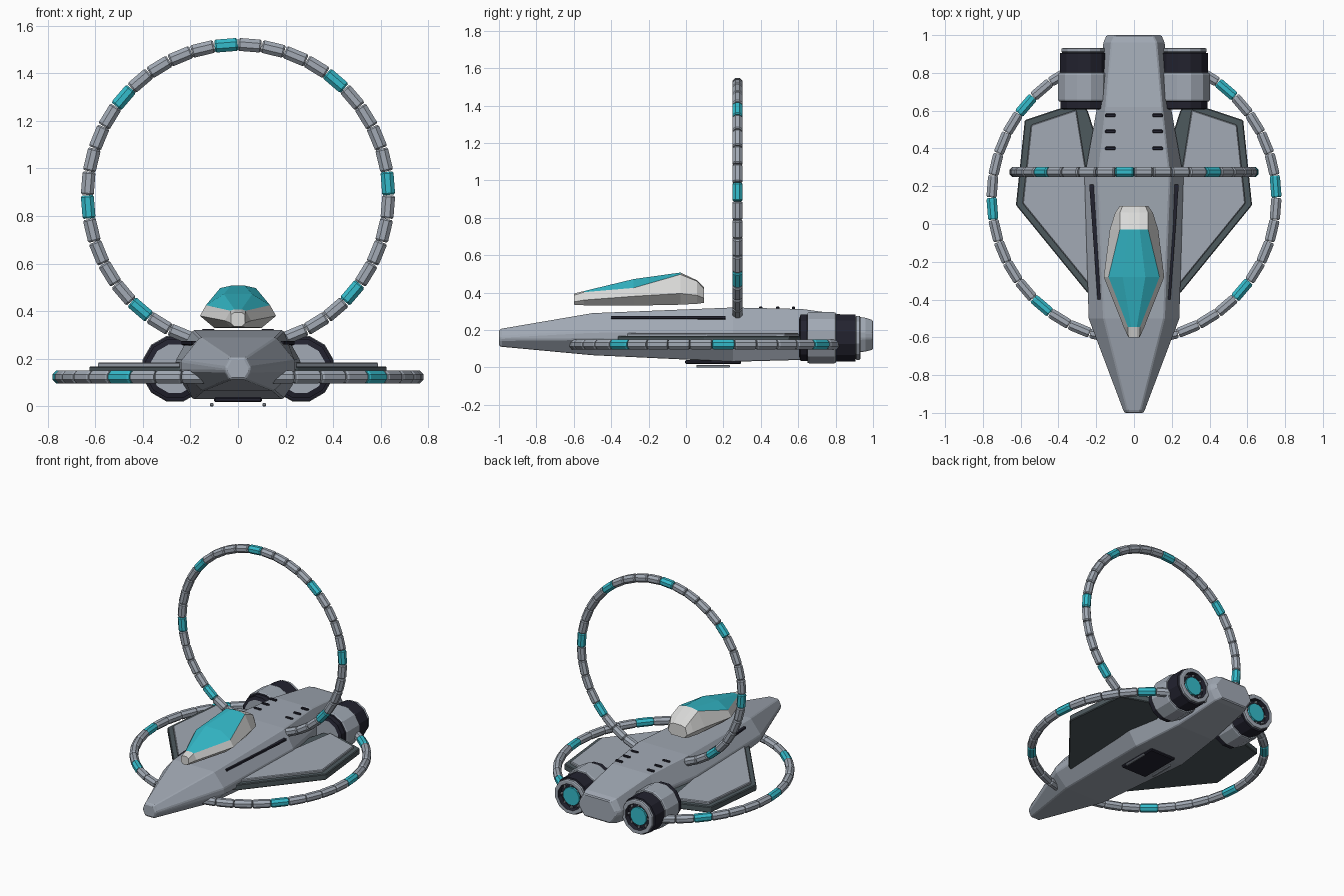
import bpy, bmesh, math
from mathutils import Vector, Matrix

if "Cube" in bpy.data.objects:
    bpy.data.objects.remove(bpy.data.objects["Cube"])


def material(name, rgb):
    m = bpy.data.materials.new(name)
    m.diffuse_color = (*rgb, 1)
    m.use_nodes = True
    m.node_tree.nodes["Principled BSDF"].inputs["Base Color"].default_value = m.diffuse_color
    return m


GREY = material("hull grey", (0.36, 0.40, 0.46))
SLATE = material("dark slate", (0.075, 0.10, 0.11))
BLACK = material("near black", (0.016, 0.016, 0.028))
CYAN = material("glowing cyan", (0.035, 0.50, 0.60))
WHITE = material("pale white", (0.70, 0.70, 0.69))


def finish(bm, name, mats):
    bmesh.ops.recalc_face_normals(bm, faces=bm.faces)
    me = bpy.data.meshes.new(name)
    bm.to_mesh(me)
    bm.free()
    ob = bpy.data.objects.new(name, me)
    for m in mats:
        me.materials.append(m)
    bpy.context.collection.objects.link(ob)
    return ob


def bevel(ob, width):
    mod = ob.modifiers.new("bevel", 'BEVEL')
    mod.width = width
    mod.segments = 1
    mod.limit_method = 'ANGLE'
    mod.angle_limit = math.radians(25)


def loft(name, rings, mats, rule=None):
    """Skin closed rings of points; rule(section, side) gives the material index."""
    bm = bmesh.new()
    vs = [[bm.verts.new(p) for p in r] for r in rings]
    n = len(rings[0])
    for s in range(len(vs) - 1):
        for k in range(n):
            q = (k + 1) % n
            f = bm.faces.new((vs[s][k], vs[s][q], vs[s + 1][q], vs[s + 1][k]))
            f.material_index = rule(s, k) if rule else 0
    bm.faces.new(vs[0])
    bm.faces.new(vs[-1][::-1])
    return finish(bm, name, mats)


def mirrored(y, half):
    """Symmetric ring from right-half (x, z) points, listed bottom to top."""
    return [(x, y, z) for x, z in half] + [(-x, y, z) for x, z in reversed(half)]


def box(name, c, size, mat, bev=0):
    bm = bmesh.new()
    bmesh.ops.create_cube(bm, size=1, matrix=Matrix.Translation(c) @ Matrix.Diagonal((*size, 1)))
    ob = finish(bm, name, [mat])
    if bev:
        bevel(ob, bev)
    return ob


def slab(name, pts, z0, z1, mat):
    ob = loft(name, [[(x, y, z) for x, y in pts] for z in (z0, z1)], [mat])
    bevel(ob, 0.005)


# fuselage: y, side width, top width, bottom width, top z, bottom z
hull = [(-1, .05, .03, .03, .20, .115), (-.985, .057, .037, .037, .207, .11),
        (-.5, .24, .16, .15, .29, .065), (.25, .262, .19, .19, .32, .03),
        (.62, .195, .15, .15, .312, .04), (.96, .162, .12, .12, .265, .085),
        (1, .145, .10, .10, .252, .095)]
rings = []
for y, ws, wt, wb, zt, zb in hull:
    h = zt - zb
    rings.append(mirrored(y, [(wb, zb), (ws, zb + .38 * h), (ws, zb + .56 * h), (wt, zt)]))
bevel(loft("fuselage", rings, [GREY]), .006)

# canopy pod with glass faces over the front
pod = [(-.6, (.015, .335), (.03, .35), (.03, .385), (.015, .395)),
       (-.545, (.03, .332), (.055, .36), (.032, .402), (.015, .408)),
       (-.28, (.10, .33), (.16, .38), (.135, .425), (.06, .472)),
       (-.03, (.08, .335), (.128, .395), (.075, .497), (.03, .507)),
       (.06, (.065, .34), (.10, .385), (.075, .46), (.03, .465)),
       (.095, (.05, .345), (.075, .37), (.06, .42), (.03, .43))]
loft("canopy", [mirrored(s[0], s[1:]) for s in pod], [WHITE, GREY, CYAN],
     lambda s, k: 2 if s in (1, 2) and k in (2, 3, 4) else 0)


# segmented hoops: every fifth segment glows
def hoop(name, centre, radius, axis_u, axis_v, tube=.028, count=40):
    bm = bmesh.new()
    u, v = Vector(axis_u), Vector(axis_v)
    w = u.cross(v)
    step = math.tau / count
    for i in range(count):
        prev = None
        first = None
        for t, r in ((.01, .82), (.08, 1), (.92, 1), (.99, .82)):
            a = step * (i + t)
            mid = step * (i + .5)
            out = u * math.cos(mid) + v * math.sin(mid)
            tang = -u * math.sin(mid) + v * math.cos(mid)
            p = Vector(centre) + out * radius + tang * math.sin(a - mid) * radius
            ring = []
            for k in range(8):
                b = math.tau * (k + .5) / 8
                ring.append(bm.verts.new(p + (out * math.cos(b) + w * math.sin(b)) * tube * r * 1.05))
            if prev:
                for k in range(8):
                    q = (k + 1) % 8
                    f = bm.faces.new((prev[k], prev[q], ring[q], ring[k]))
                    f.material_index = int(i % 5 == 0)
            first = first or ring
            prev = ring
        for cap in (first, prev):
            bm.faces.new(cap).material_index = int(i % 5 == 0)
    finish(bm, name, [GREY, CYAN])


hoop("upright_hoop", (0, .275, .888), .632, (1, 0, 0), (0, 0, 1))
hoop("level_hoop", (0, .14, .123), .752, (1, 0, 0), (0, 1, 0))


# turned engine parts along y, from a (y, radius) profile
def turned(name, x, z, profile, mats, idx, sides=12):
    rs = []
    for y, r in profile:
        rs.append([(x + r * math.cos(math.tau * (k + .5) / sides), y,
                    z + r * math.sin(math.tau * (k + .5) / sides)) for k in range(sides)])
    return loft(name, rs, mats, lambda s, k: idx[s])


for side, s in (("right", 1), ("left", -1)):
    # wing base and raised top panel
    slab(side + "_wing", [(s * x, y) for x, y in
         ((.15, -.42), (.25, -.36), (.625, .10), (.578, .55), (.29, .645), (.245, .60), (.15, .30))],
         .125, .168, SLATE)
    slab(side + "_wing_panel", [(s * x, y) for x, y in
         ((.16, -.36), (.24, -.32), (.59, .11), (.545, .525), (.305, .605), (.24, .20), (.16, .20))],
         .16, .184, GREY)

    # engine: intake, cowl, nozzle and rear rim
    x, z = s * .265, .158
    turned(side + "_engine", x, z,
           [(.605, .105), (.612, .128), (.648, .128), (.65, .138), (.66, .142), (.79, .142),
            (.80, .138), (.802, .130), (.905, .130), (.907, .118), (.912, .122), (.928, .122),
            (.932, .116), (.932, .094), (.90, .088)],
           [GREY, BLACK], [1, 1, 1, 0, 0, 0, 0, 1, 1, 0, 0, 0, 0, 1])
    turned(side + "_nozzle_back", x, z, [(.895, .086), (.904, .086)], [BLACK], [0])
    turned(side + "_nozzle_glow", x, z, [(.90, .064), (.918, .064)], [CYAN], [0])
    for k in range(8):
        a = math.tau * k / 8
        box(side + "_nozzle_stud", (x + .077 * math.cos(a), .91, z + .077 * math.sin(a)),
            (.012, .016, .012), GREY)

    # top vents
    for y in (.40, .49, .575):
        box(side + "_vent", (s * .125, y, .318), (.055, .018, .014), BLACK, .004)

    # long side slit, tapering to the front
    loft(side + "_slit", [[(s * (cx + dx), y, .272 + dz) for dx, dz in
         ((-w, .002), (-.01, -.02), (w, -.012), (w, .002))]
         for y, cx, w in ((-.40, .185, .008), (.21, .222, .015))], [BLACK])

    # landing rail under the belly
    box(side + "_belly_rail", (s * .11, .145, .0065), (.016, .18, .013), GREY, .003)

# belly hatch
box("belly_hatch", (0, .145, .028), (.20, .30, .022), BLACK, .006)
